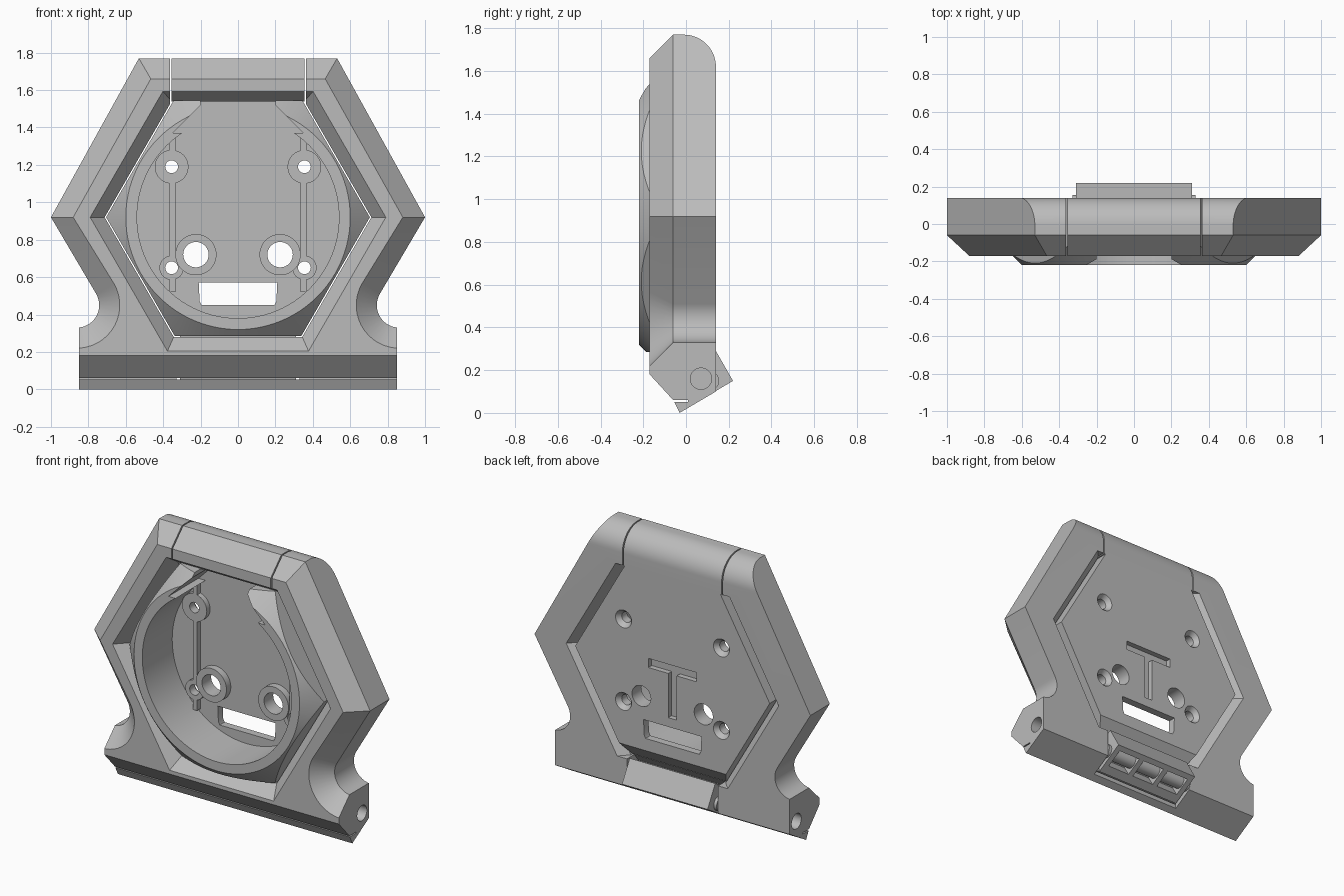
import bpy, bmesh, math
from mathutils import Vector, Matrix

cube = bpy.data.objects.get("Cube")
if cube:
    bpy.data.objects.remove(cube, do_unlink=True)

gray = bpy.data.materials.new("light_gray")
gray.use_nodes = True
gray.diffuse_color = (0.5, 0.5, 0.5, 1)
gray.node_tree.nodes["Principled BSDF"].inputs["Base Color"].default_value = gray.diffuse_color
MID = 0.92   # height of the hexagon centre
BACK = 0.14  # rear plane


def loft(name, loops):
    """Closed solid through loops with equal point counts."""
    bm = bmesh.new()
    rings = [[bm.verts.new(p) for p in loop] for loop in loops]
    n = len(rings[0])
    for a, b in zip(rings, rings[1:]):
        for i in range(n):
            j = (i + 1) % n
            bm.faces.new((a[i], a[j], b[j], b[i]))
    bm.faces.new(rings[0])
    bm.faces.new(rings[-1])
    bmesh.ops.recalc_face_normals(bm, faces=bm.faces)
    mesh = bpy.data.meshes.new(name)
    bm.to_mesh(mesh)
    bm.free()
    obj = bpy.data.objects.new(name, mesh)
    bpy.context.collection.objects.link(obj)
    mesh.materials.append(gray)
    return obj


def box(name, x, y, z):
    return loft(name, [[(a, b, c) for a, c in ((x[0], z[0]), (x[1], z[0]), (x[1], z[1]), (x[0], z[1]))]
                       for b in y])


def bar(name, profile, x0, x1):
    """Side profile (y, z) extruded along x."""
    return loft(name, [[(x, y, z) for y, z in profile] for x in (x0, x1)])


def plate(name, outline, y0, y1):
    """Front outline (x, z) extruded along y."""
    return loft(name, [[(x, y, z) for x, z in outline] for y in (y0, y1)])


def disc(cx, cz, r, n=48):
    return [(cx + r * math.cos(2 * math.pi * i / n), cz + r * math.sin(2 * math.pi * i / n)) for i in range(n)]


def turned(name, cx, cz, steps, n=48):
    """Round solid along y from (y, radius) steps."""
    return loft(name, [[(x, y, z) for x, z in disc(cx, cz, r, n)] for y, r in steps])


def boolean(obj, tool, operation='DIFFERENCE'):
    mod = obj.modifiers.new("cut", 'BOOLEAN')
    mod.operation, mod.object, mod.solver = operation, tool, 'EXACT'
    bpy.context.view_layer.objects.active = obj
    bpy.ops.object.modifier_apply(modifier=mod.name)
    bpy.data.objects.remove(tool, do_unlink=True)


def mirrored(half):
    return half + [(-x, z) for x, z in reversed(half)]


def hexagon(y, r, top, bottom):
    k = math.tan(math.radians(30))
    half = [(r - (top - MID) * k, top), (r, MID), (r - (MID - bottom) * k, bottom)]
    return [(x, y, z) for x, z in mirrored(half)]


def frame_outline(y, d, bottom):
    """Outer outline, inset by d, with concave notches above the foot."""
    half = [(0.53 - 0.58 * d, 1.77 - d), (1 - 1.08 * d, MID)]
    for i in range(15):
        a = math.radians(150 + 115 * i / 14)
        half.append((min(0.85, 0.862 + (0.12 + d) * math.cos(a)), 0.45 + (0.12 + d) * math.sin(a)))
    half += [(0.85, 0.33 - d), (0.85, bottom)]
    return [(x, y, z) for x, z in mirrored(half)]


# Hexagonal frame with foot
frame = loft("frame", [frame_outline(-0.17, 0.11, 0.18), frame_outline(-0.06, 0, 0.06),
                       frame_outline(-0.03, 0, 0), frame_outline(BACK, 0, 0.10)])
boolean(frame, loft("opening", [hexagon(-0.18, 0.80, 1.60, 0.195), hexagon(-0.09, 0.713, 1.54, 0.28),
                                hexagon(0.08, 0.713, 1.54, 0.28), hexagon(0.15, 0.78, 1.54, 0.28)]))

# Rounded rear edge of the top bar
arc = [(-0.01 + 0.15 * math.sin(t * math.pi / 32), 1.62 + 0.15 * math.cos(t * math.pi / 32)) for t in range(17)]
boolean(frame, bar("rounding", arc + [(0.3, 1.62), (0.3, 1.9), (-0.01, 1.9)], -1.2, 1.2))

# Seams of the pivoting bar, foot holes, groove and hinge recess
for s in (-1, 1):
    boolean(frame, box("seam", (s * 0.36 - 0.004, s * 0.36 + 0.004), (-0.3, 0.3), (1.5, 1.9)))
    boolean(frame, bar("foot_hole", disc(0.07, 0.16, 0.05, 32), s * 0.6, s * 0.95))
boolean(frame, box("groove", (-1, 1), (-0.2, 0.01), (0.052, 0.06)))
boolean(frame, bar("recess", [(0.015, -0.05), (0, 0.2), (0.08, 0.3), (0.3, 0.3), (0.3, -0.05)], -0.33, 0.33))

# Hinge block with three pockets on its underside
hinge = bar("hinge_block", [(0.035, 0.04), (0.22, 0.15), (0.14, 0.29), (-0.01, 0.21)], -0.31, 0.31)
for x in (-0.195, 0, 0.195):
    boolean(hinge, bar("pocket", [(0.10, 0.045), (0.205, 0.105), (0.15, 0.20), (0.045, 0.135)],
                       x - 0.08, x + 0.08))
pin = bar("hinge_pin", disc(0.11, 0.15, 0.045, 32), -0.33, 0.33)

# Inner housing: hexagon chamfered by a cone
housing = loft("housing", [hexagon(-0.22, 0.705, 1.545, 0.285), hexagon(0.07, 0.705, 1.545, 0.285),
                           hexagon(BACK, 0.705, 1.545, 0.37)])
boolean(housing, turned("cone", 0, MID, [(-0.22, 0.6), (0.08, 0.9), (0.3, 0.9)], 96), 'INTERSECT')
FLOOR = 0.09
boolean(housing, turned("bore", 0, MID, [(-0.4, 0.54), (FLOOR, 0.54)], 96))
boolean(housing, plate("top_notch", mirrored([(0.2, 1.6), (0.2, 1.52), (0.35, 1.37)]), -0.4, FLOOR))

# Bosses and ribs on the floor
small = [(s * 0.355, z) for s in (-1, 1) for z in (0.65, 1.19)]
large = [(s * 0.225, 0.72) for s in (-1, 1)]
parts = []
for x, z in small:
    parts.append(turned("screw_boss", x, z, [(0.055, 0.065 if z < 1 else 0.09), (0.1, 0.065 if z < 1 else 0.09)]))
for x, z in large:
    parts.append(turned("post_boss", x, z, [(0.045, 0.11), (0.1, 0.11)]))
for s in (-1, 1):
    parts.append(box("rib", sorted((s * 0.335, s * 0.365)), (0.055, 0.1), (0.52, 1.36)))
for p in parts:
    boolean(housing, p, 'UNION')

# Through holes, countersunk at the rear
for x, z in small:
    boolean(housing, turned("screw_hole", x, z, [(-0.1, 0.034), (0.11, 0.034), (0.15, 0.066)], 32))
for x, z in large:
    boolean(housing, turned("post_hole", x, z, [(-0.1, 0.068), (0.3, 0.068)], 32))
boolean(housing, plate("window", mirrored([(0.21, 0.57), (0.205, 0.47), (0.195, 0.45)]), -0.1, 0.3))

# Rear mounting groove
boolean(housing, plate("mount_groove", mirrored([(0.175, 0.98), (0.175, 0.92), (0.03, 0.92), (0.03, 0.63)]),
                       0.105, 0.3))

for obj in (frame, hinge, pin, housing):
    bpy.ops.object.select_all(action='DESELECT')
    obj.select_set(True)
    bpy.context.view_layer.objects.active = obj
    bpy.ops.object.shade_smooth_by_angle(angle=math.radians(30))
